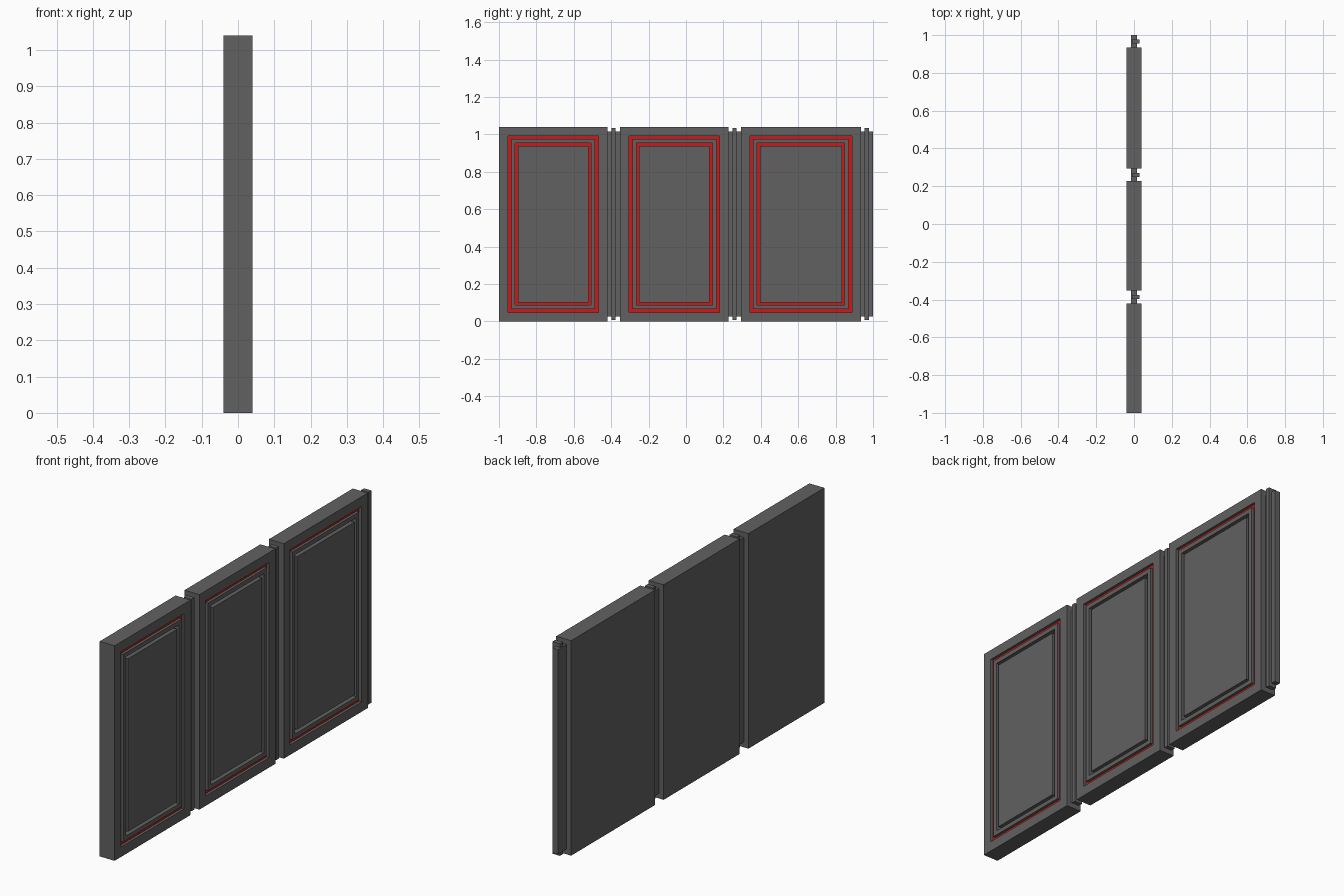
import bpy, bmesh

if "Cube" in bpy.data.objects:
    bpy.data.objects.remove(bpy.data.objects["Cube"])

H = 1.04          # panel height
T = 0.04          # half thickness


def material(name, color):
    m = bpy.data.materials.new(name)
    m.diffuse_color = (*color, 1)
    m.use_nodes = True
    m.node_tree.nodes["Principled BSDF"].inputs["Base Color"].default_value = m.diffuse_color
    return m


grey = material("dark_grey", (0.12, 0.12, 0.12))
red = material("red", (0.6, 0.01, 0.01))


def finish(bm, name, mats):
    bmesh.ops.recalc_face_normals(bm, faces=bm.faces)
    me = bpy.data.meshes.new(name)
    bm.to_mesh(me)
    bm.free()
    for m in mats:
        me.materials.append(m)
    ob = bpy.data.objects.new(name, me)
    bpy.context.collection.objects.link(ob)
    return ob


# Panel: nested rectangles (inset, x) run from the back, round the edge, through two grooves
PROFILE = [(0, -T), (0, T),
           (0.048, T), (0.048, T - 0.013), (0.066, T - 0.013), (0.066, T),
           (0.087, T), (0.087, T - 0.025), (0.102, T - 0.025), (0.102, T)]
RED_STEPS = (3, 7)    # groove floors


def panel(name, y0, y1):
    bm = bmesh.new()
    loops = []
    for i, x in PROFILE:
        loops.append([bm.verts.new((x, y, z)) for y, z in
                      ((y0 + i, i), (y1 - i, i), (y1 - i, H - i), (y0 + i, H - i))])
    for s, (a, b) in enumerate(zip(loops, loops[1:])):
        for k in range(4):
            n = (k + 1) % 4
            f = bm.faces.new((a[k], a[n], b[n], b[k]))
            f.material_index = 1 if s in RED_STEPS else 0
    bm.faces.new(loops[0])
    bm.faces.new(loops[-1])
    finish(bm, name, (grey, red))


def box(name, lo, hi):
    bm = bmesh.new()
    bmesh.ops.create_cube(bm, size=1)
    for v in bm.verts:
        v.co = [(l + h) / 2 + c * (h - l) for l, h, c in zip(lo, hi, v.co)]
    finish(bm, name, (grey,))


# Three panels, each followed by a thin joint strip with a raised rib
spans = [(-1.0, -0.42), (-0.352, 0.228), (0.293, 0.935)]
ends = [-0.352, 0.293, 1.0]
for n, ((y0, y1), y2) in enumerate(zip(spans, ends), 1):
    panel(f"panel_{n}", y0, y1)
    box(f"joint_strip_{n}", (-0.015, y1, 0.025), (0.015, y2, 1.015))
    mid = (y1 + y2) / 2 - 0.001
    box(f"joint_rib_{n}", (-0.01, mid - 0.011, 0.007), (0.03, mid + 0.011, 1.033))
